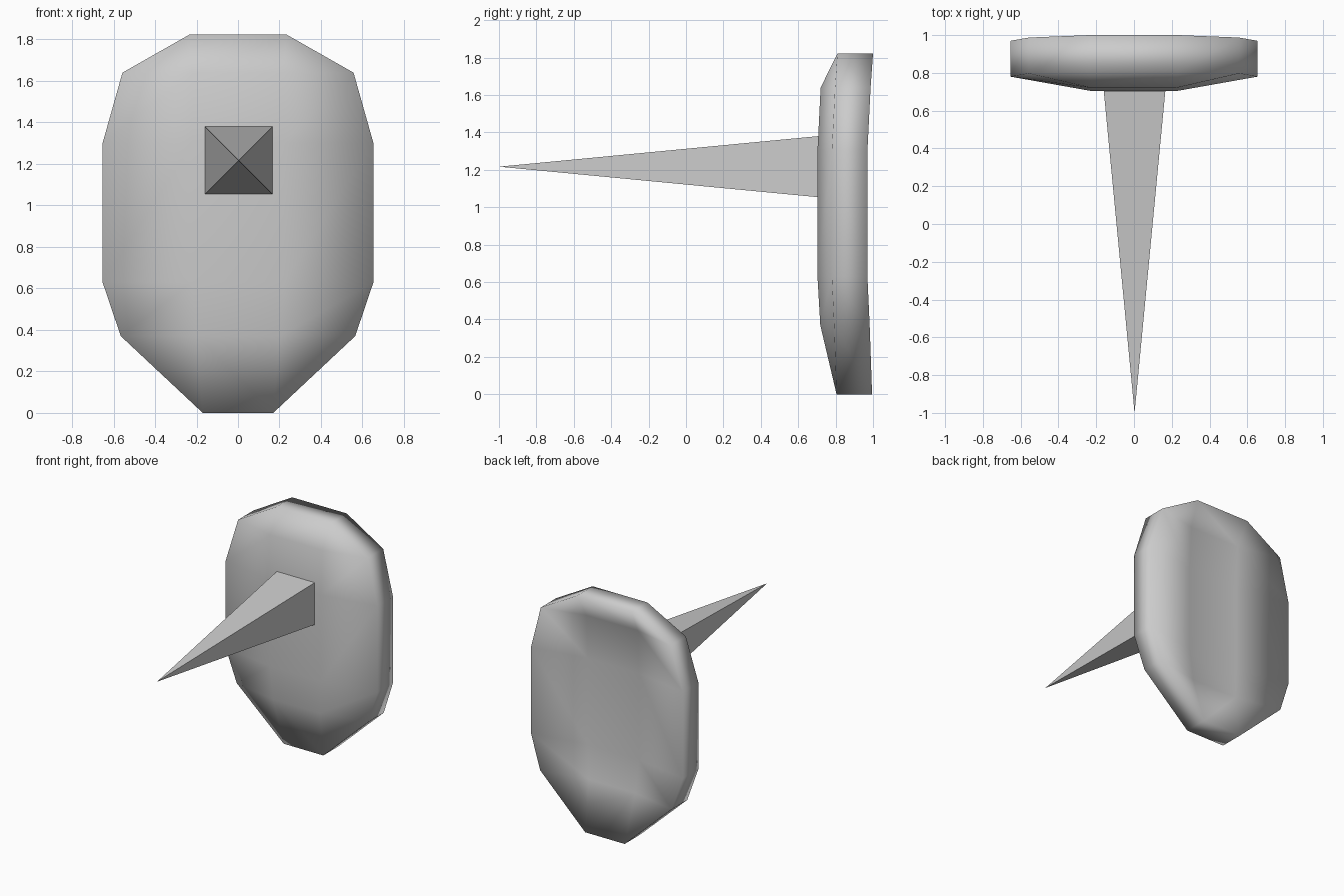
import bpy, bmesh, math

if "Cube" in bpy.data.objects:
    bpy.data.objects.remove(bpy.data.objects["Cube"])

THICK = 0.19
# rows from bottom to top: z, inner x, inner y, outer x, outer y (None = narrow end row)
ROWS = [
    (0.00, 0.17, 0.805, None, None),
    (0.37, 0.20, 0.718, 0.565, 0.792),
    (0.63, 0.22, 0.703, 0.653, 0.78),
    (1.30, 0.22, 0.703, 0.653, 0.78),
    (1.64, 0.22, 0.72, 0.557, 0.797),
    (1.823, 0.235, 0.81, None, None),
]

# Shield plate: curved front sheet pushed straight back to give it thickness
bm = bmesh.new()
grid = []
for z, xi, yi, xo, yo in ROWS:
    row = [(-xi, yi), (xi, yi)]
    if xo:
        row = [(-xo, yo)] + row + [(xo, yo)]
    grid.append([bm.verts.new((x, y, z)) for x, y in row])
for a, b in zip(grid, grid[1:]):
    if len(a) == len(b):
        for i in range(3):
            bm.faces.new((a[i], a[i + 1], b[i + 1], b[i]))
    else:
        wide, end = (a, b) if len(a) > len(b) else (b, a)
        bm.faces.new((wide[0], wide[1], end[0]))
        bm.faces.new((wide[1], wide[2], end[1], end[0]))
        bm.faces.new((wide[2], wide[3], end[1]))
front = bm.faces[:]
back = bmesh.ops.duplicate(bm, geom=bm.verts[:] + bm.edges[:] + front)
moved = [g for g in back["geom"] if isinstance(g, bmesh.types.BMVert)]
bmesh.ops.translate(bm, verts=moved, vec=(0, THICK, 0))
rim = [e for e in bm.edges if e.is_boundary]
bmesh.ops.bridge_loops(bm, edges=rim)
bmesh.ops.recalc_face_normals(bm, faces=bm.faces[:])
mesh = bpy.data.meshes.new("shield_plate")
bm.to_mesh(mesh)
bm.free()
mesh.polygons.foreach_set("use_smooth", [True] * len(mesh.polygons))
plate = bpy.data.objects.new("shield_plate", mesh)
bpy.context.collection.objects.link(plate)

# Spike: four-sided pyramid pointing forward
base_y, half = 0.705, 0.163
bm = bmesh.new()
tip = bm.verts.new((0.003, -1.0, 1.217))
base = [bm.verts.new((0.003 + sx * half, base_y, 1.217 + sz * half))
        for sx, sz in ((-1, -1), (1, -1), (1, 1), (-1, 1))]
bm.faces.new(base)
for i in range(4):
    bm.faces.new((base[i], base[(i + 1) % 4], tip))
bmesh.ops.recalc_face_normals(bm, faces=bm.faces[:])
mesh = bpy.data.meshes.new("spike")
bm.to_mesh(mesh)
bm.free()
spike = bpy.data.objects.new("spike", mesh)
bpy.context.collection.objects.link(spike)
